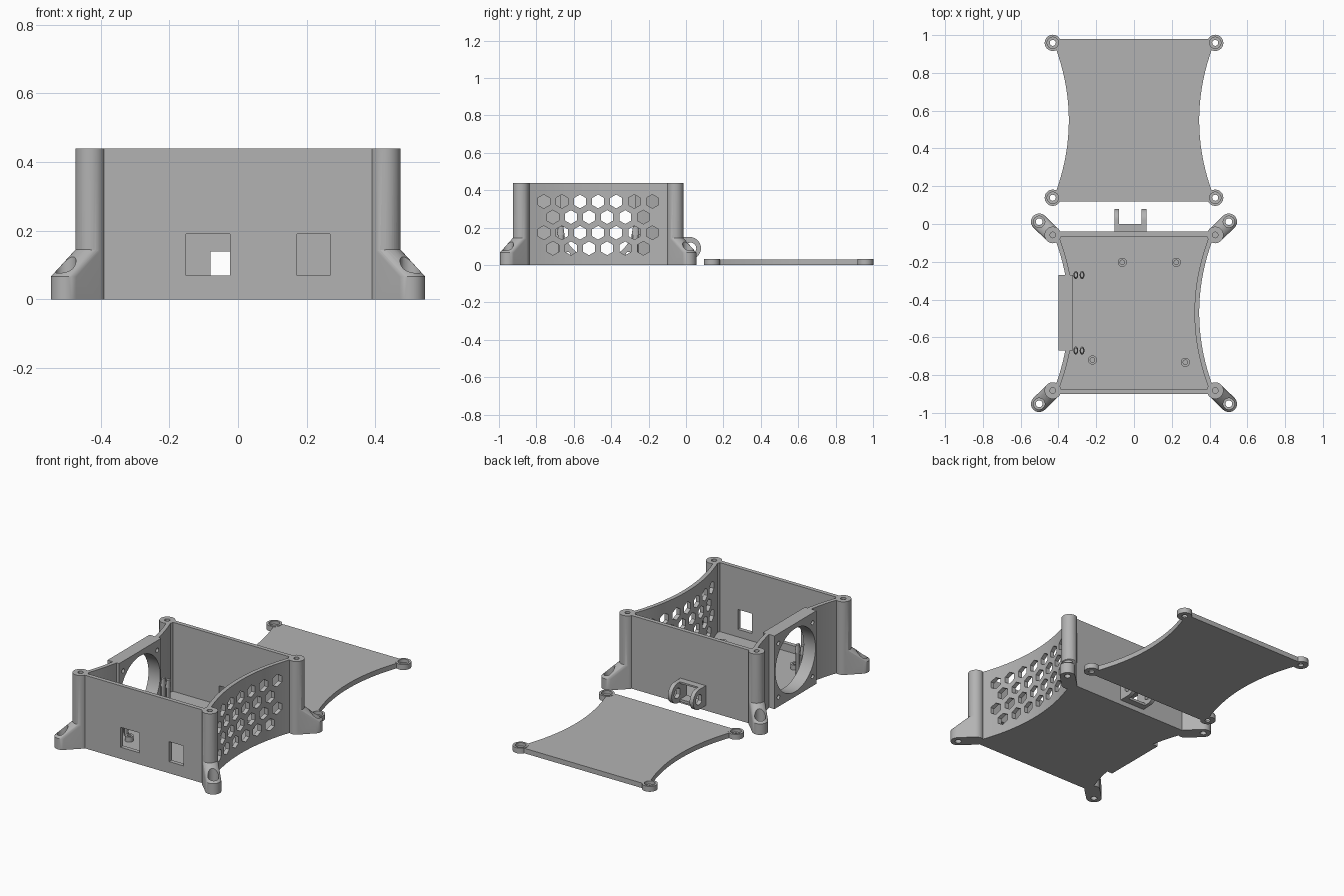
import bpy, bmesh, math
from mathutils import Vector, Matrix

if "Cube" in bpy.data.objects:
    bpy.data.objects.remove(bpy.data.objects["Cube"])

grey = bpy.data.materials.new("plain_grey")
grey.diffuse_color = (0.45, 0.45, 0.45, 1)
grey.use_nodes = True
grey.node_tree.nodes["Principled BSDF"].inputs["Base Color"].default_value = grey.diffuse_color


def obj(name, bm):
    bmesh.ops.recalc_face_normals(bm, faces=bm.faces)
    me = bpy.data.meshes.new(name)
    bm.to_mesh(me)
    bm.free()
    me.materials.append(grey)
    ob = bpy.data.objects.new(name, me)
    bpy.context.collection.objects.link(ob)
    return ob


def extrude(bm, loop, vec):
    """Solid prism from a closed 3D loop."""
    a = [bm.verts.new(p) for p in loop]
    b = [bm.verts.new(Vector(p) + Vector(vec)) for p in loop]
    n = len(a)
    bm.faces.new(a)
    bm.faces.new(b[::-1])
    for i in range(n):
        bm.faces.new((a[i], b[i], b[(i + 1) % n], a[(i + 1) % n]))


def prism(bm, pts, z0, z1):
    extrude(bm, [(x, y, z0) for x, y in pts], (0, 0, z1 - z0))


def circle(cx, cy, r, n=32, start=0.0):
    return [(cx + r * math.cos(start + math.tau * i / n),
             cy + r * math.sin(start + math.tau * i / n)) for i in range(n)]


def cyl(bm, x, y, r, z0, z1, n=32):
    prism(bm, circle(x, y, r, n), z0, z1)


def xcyl(bm, y, z, r, x0, x1, n=32, start=0.0):
    extrude(bm, [(x0, a, b) for a, b in circle(y, z, r, n, start)], (x1 - x0, 0, 0))


def box(bm, x0, x1, y0, y1, z0, z1):
    prism(bm, [(x0, y0), (x1, y0), (x1, y1), (x0, y1)], z0, z1)


def boolean(ob, bm, op='DIFFERENCE'):
    cutter = obj("cutter", bm)
    cutter.hide_render = True
    m = ob.modifiers.new("bool", 'BOOLEAN')
    m.operation, m.solver, m.object = op, 'EXACT', cutter
    dg = bpy.context.evaluated_depsgraph_get()
    me = bpy.data.meshes.new_from_object(ob.evaluated_get(dg))
    ob.modifiers.clear()
    ob.data = me
    bpy.data.objects.remove(cutter)


def finish(ob):
    ob.data.shade_smooth()
    ob.data.set_sharp_from_angle(angle=math.radians(30))


def side(xm, yc, y0, y1, n=20):
    """Concave side curve, narrowest at yc."""
    ys = [y0 + (y1 - y0) * i / n for i in range(n + 1)]
    return [(xm + (y - yc) ** 2 / 2.1, y) for y in ys]


def outline(xm, yc, half, block=None):
    right = side(xm, yc, yc - half, yc + half)
    if block is None:
        left = right[::-1]
    else:
        left = (side(xm, yc, yc + half, yc + 0.2, 8) + [(block, yc + 0.2), (block, yc - 0.2)]
                + side(xm, yc, yc - 0.2, yc - half, 8))
    return right + [(-x, y) for x, y in left]


YC, H = -0.47, 0.44
signs = [(sx, sy) for sx in (-1, 1) for sy in (-1, 1)]

# Box: floor and walls, with the fan block in the left side
bm = bmesh.new()
prism(bm, outline(0.345, YC, 0.43, 0.40), 0, H)
case = obj("box", bm)
bm = bmesh.new()
prism(bm, outline(0.32, YC, 0.405, 0.322), 0.025, 0.6)
boolean(case, bm)

# Corner posts and sloped feet
for sx, sy in signs:
    px, py = sx * 0.43, YC + sy * 0.412
    bm = bmesh.new()
    cyl(bm, px, py, 0.044, 0, H)
    boolean(case, bm, 'UNION')
    bm = bmesh.new()
    for x, y, top in ((px, py, 0.145), (sx * 0.502, YC + sy * 0.482, 0.066)):
        for cx, cy in circle(x, y, 0.0435):
            bm.verts.new((cx, cy, 0))
            bm.verts.new((cx, cy, top))
    res = bmesh.ops.convex_hull(bm, input=bm.verts)
    bmesh.ops.delete(bm, geom=list({g for g in res["geom_interior"] if isinstance(g, bmesh.types.BMVert)}),
                     context='VERTS')
    boolean(case, bm, 'UNION')

# Screw holes in posts and feet
bm = bmesh.new()
for sx, sy in signs:
    cyl(bm, sx * 0.43, YC + sy * 0.412, 0.015, 0.25, 0.5, 20)
    cyl(bm, sx * 0.502, YC + sy * 0.482, 0.018, -0.1, 0.2, 20)
boolean(case, bm)
bm = bmesh.new()
for sx, sy in signs:
    cyl(bm, sx * 0.502, YC + sy * 0.482, 0.03, 0.04, 0.25)
boolean(case, bm)

# Hexagonal vents in the right wall
bm = bmesh.new()
for row in range(4):
    count = 7 - row % 2
    for i in range(count):
        y = YC + (i - (count - 1) / 2) * 0.0968
        xcyl(bm, y, 0.34 - row * 0.0835, 0.037, 0.25, 0.5, 6, math.pi / 2)
boolean(case, bm)

# Fan opening with four screw holes
bm = bmesh.new()
xcyl(bm, YC, 0.22, 0.19, -0.5, -0.25, 64)
for sx, sy in signs:
    xcyl(bm, YC + sx * 0.162, 0.22 + sy * 0.162, 0.013, -0.5, -0.25, 16)
boolean(case, bm)

# Front connector windows and rear cable opening
bm = bmesh.new()
box(bm, -0.152, -0.024, -1, -0.8, 0.07, 0.19)
box(bm, 0.172, 0.268, -1, -0.8, 0.07, 0.19)
box(bm, -0.08, 0.04, -0.1, 0.02, 0.045, 0.14)
boolean(case, bm)
finish(case)

# Board standoffs on the floor
bm = bmesh.new()
holes = bmesh.new()
for x, y in ((-0.062, -0.203), (0.224, -0.203), (-0.22, -0.72), (0.272, -0.732)):
    cyl(bm, x, y, 0.024, 0.02, 0.055, 24)
    cyl(holes, x, y, 0.012, 0.03, 0.1, 16)
standoffs = obj("standoffs", bm)
boolean(standoffs, holes)
finish(standoffs)

# Split snap pins beside the fan: slim stem and tapered head
bm = bmesh.new()
for y in (YC - 0.2, YC + 0.2):
    for x in (-0.308, -0.275):
        for r1, r2, z0, z1 in ((0.015, 0.015, 0.02, 0.17), (0.021, 0.014, 0.16, 0.205)):
            mat = Matrix.Translation((x, y, (z0 + z1) / 2)) @ Matrix.Diagonal((0.6, 1, 1, 1))
            bmesh.ops.create_cone(bm, cap_ends=True, segments=20, radius1=r1, radius2=r2,
                                  depth=z1 - z0, matrix=mat)
finish(obj("snap_pins", bm))

# Rear cable bracket: base frame and two rounded ears
bm = bmesh.new()
box(bm, -0.104, 0.065, -0.05, 0.0, 0.03, 0.15)
frame = obj("bracket_frame", bm)
bm = bmesh.new()
box(bm, -0.08, 0.04, -0.1, 0.1, 0.045, 0.14)
boolean(frame, bm)
finish(frame)
for name, x0, x1 in (("bracket_ear_left", -0.104, -0.08), ("bracket_ear_right", 0.04, 0.065)):
    bm = bmesh.new()
    arc = [(0.02 + 0.06 * math.cos(a), 0.09 + 0.06 * math.sin(a))
           for a in [math.pi * (i / 24 - 0.5) for i in range(25)]]
    extrude(bm, [(x0, y, z) for y, z in arc + [(-0.045, 0.15), (-0.045, 0.03)]], (x1 - x0, 0, 0))
    ear = obj(name, bm)
    bm = bmesh.new()
    xcyl(bm, 0.025, 0.09, 0.03, -0.2, 0.2)
    boolean(ear, bm)
    finish(ear)

# Separate lid with counterbored corner bosses
LY = 0.549
bm = bmesh.new()
prism(bm, outline(0.345, LY, 0.43), 0, 0.03)
lid = obj("lid", bm)
bm = bmesh.new()
bores, holes = bmesh.new(), bmesh.new()
for sx, sy in signs:
    x, y = sx * 0.43, LY + sy * 0.41
    cyl(bm, x, y, 0.043, 0, 0.032)
    cyl(bores, x, y, 0.03, 0.012, 0.1)
    cyl(holes, x, y, 0.016, -0.1, 0.1, 20)
boolean(lid, bm, 'UNION')
boolean(lid, bores)
boolean(lid, holes)
finish(lid)
